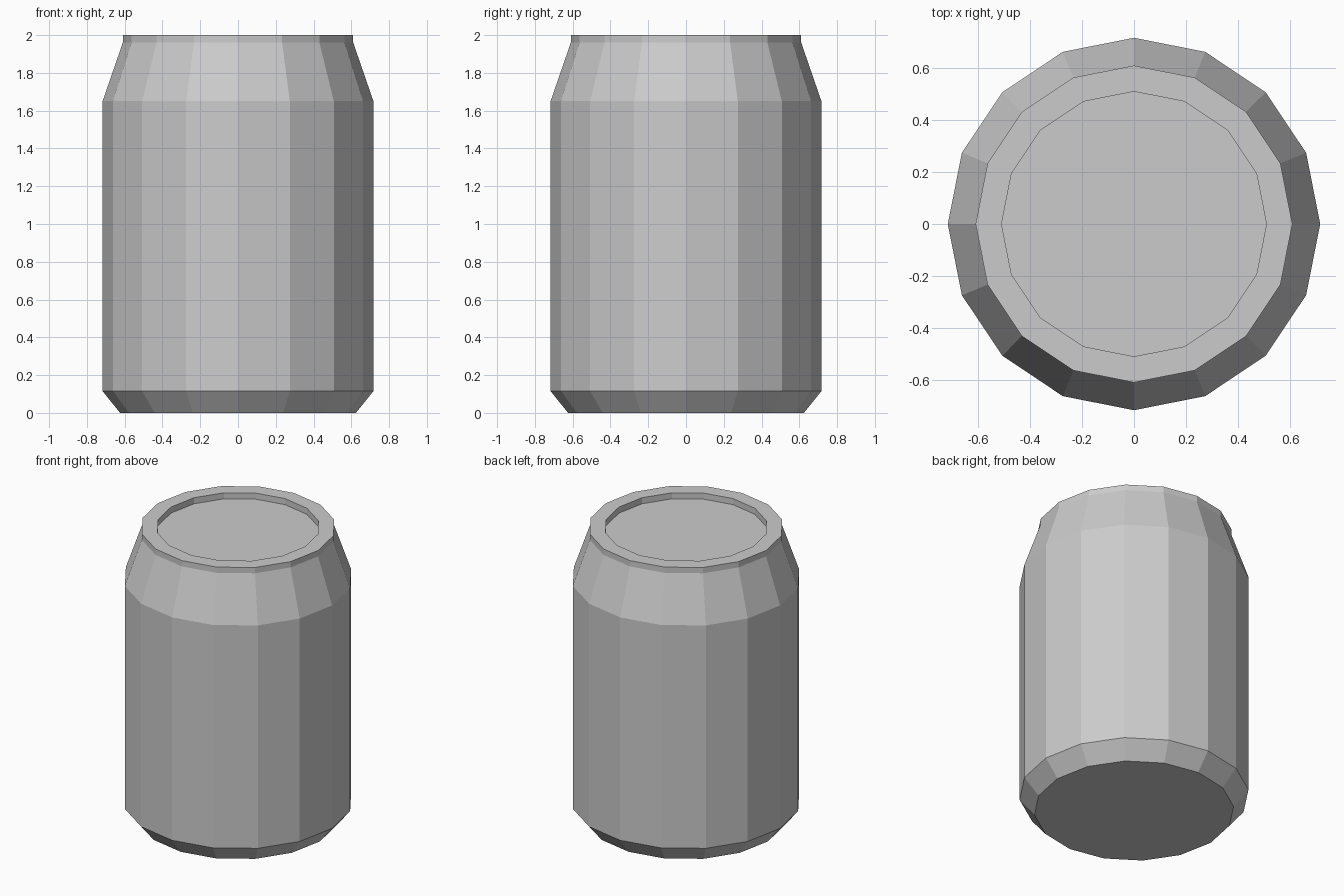
import bpy, bmesh
from math import cos, sin, tau

if "Cube" in bpy.data.objects:
    bpy.data.objects.remove(bpy.data.objects["Cube"])

SIDES = 16

# Profile (radius, z) from the base up, over the rim and into the lid recess
profile = [(0.624, 0.0), (0.717, 0.115), (0.717, 1.65), (0.61, 1.96),
           (0.61, 2.0), (0.51, 2.0), (0.51, 1.958)]

bm = bmesh.new()
rings = [[bm.verts.new((r * cos(tau * i / SIDES), r * sin(tau * i / SIDES), z))
          for i in range(SIDES)] for r, z in profile]

# Walls between neighbouring rings
for low, high in zip(rings, rings[1:]):
    for i in range(SIDES):
        j = (i + 1) % SIDES
        bm.faces.new((low[i], low[j], high[j], high[i]))

# Flat base and sunken lid
bm.faces.new(rings[0][::-1])
bm.faces.new(rings[-1])

mesh = bpy.data.meshes.new("can_body")
bm.to_mesh(mesh)
bm.free()
bpy.context.collection.objects.link(bpy.data.objects.new("can_body", mesh))
